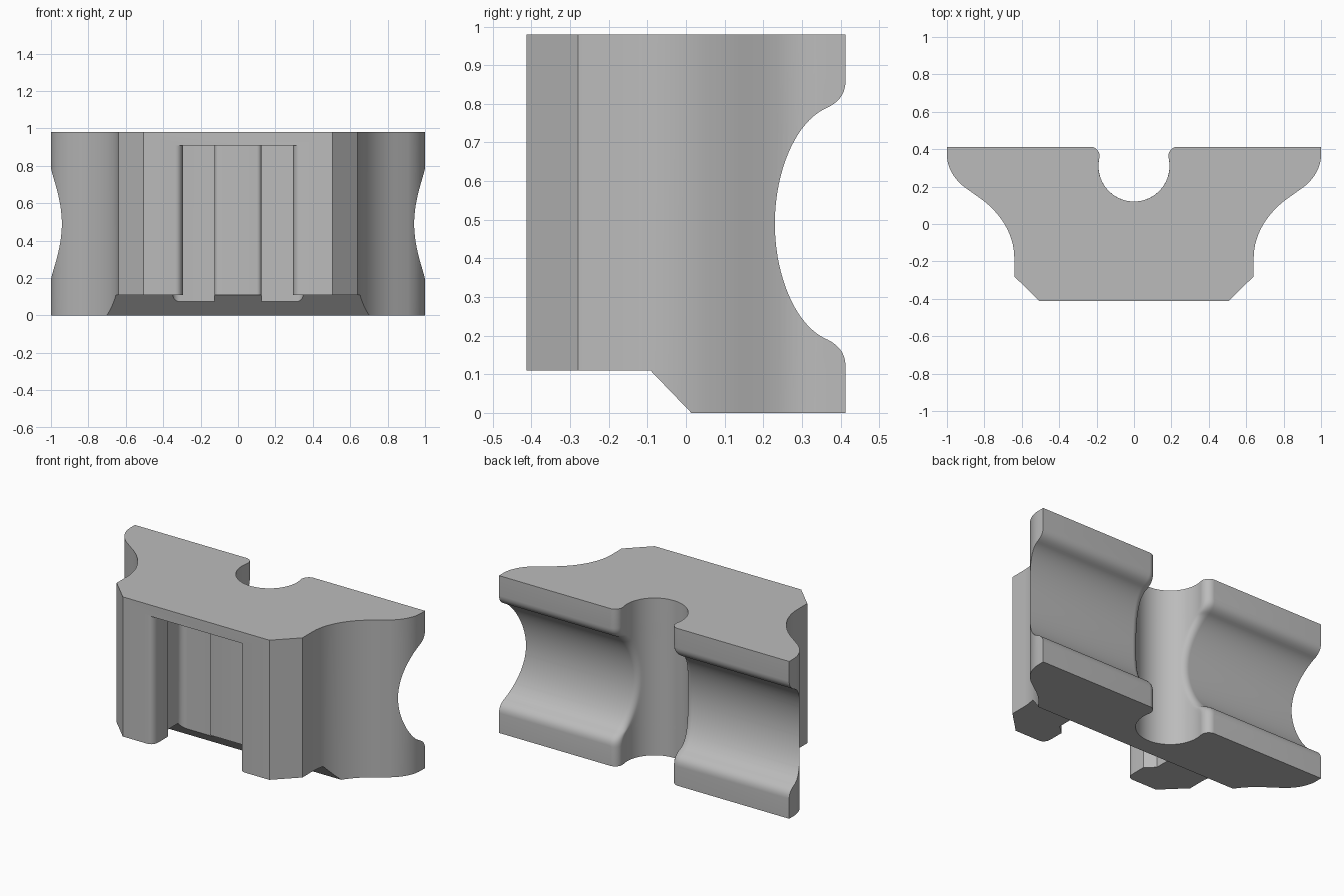
import bpy, bmesh, math
from mathutils import Vector

if "Cube" in bpy.data.objects:
    bpy.data.objects.remove(bpy.data.objects["Cube"], do_unlink=True)

HEIGHT, DEPTH = 0.98, 0.413


def bezier(a, b, c, d, n=12):
    """Points of a cubic curve, both ends included."""
    a, b, c, d = map(Vector, (a, b, c, d))
    out = []
    for i in range(n + 1):
        t = i / n
        s = 1 - t
        out.append(tuple(a * s**3 + b * (3 * s * s * t) + c * (3 * s * t * t) + d * t**3))
    return out


def mirrored(half):
    """Close a right-hand outline with its mirror image across x = 0."""
    return half + [(-x, y) for x, y in reversed(half)]


def loft(name, rings):
    """Solid through matching rings of 3D points."""
    bm = bmesh.new()
    loops = [[bm.verts.new(p) for p in ring] for ring in rings]
    n = len(loops[0])
    for lo, hi in zip(loops, loops[1:]):
        for i in range(n):
            j = (i + 1) % n
            bm.faces.new((lo[i], lo[j], hi[j], hi[i]))
    bm.faces.new(loops[0][::-1])
    bm.faces.new(loops[-1])
    bmesh.ops.recalc_face_normals(bm, faces=bm.faces)
    mesh = bpy.data.meshes.new(name)
    bm.to_mesh(mesh)
    bm.free()
    ob = bpy.data.objects.new(name, mesh)
    bpy.context.collection.objects.link(ob)
    return ob


def prism(name, outline, z0, z1):
    return loft(name, [[(x, y, z) for x, y in outline] for z in (z0, z1)])


# Body: flared wings at the back, chamfered front
half = [(1, DEPTH)]
half += bezier((1, 0.37), (1, 0.30), (0.96, 0.24), (0.91, 0.20))
half += bezier((0.84, 0.15), (0.72, 0.07), (0.64, -0.05), (0.64, -0.18), 16)
half += [(0.64, -0.28), (0.505, -DEPTH)]
body = prism("clamp_block", mirrored(half), 0, HEIGHT)

# Back cutter: lengthwise channel crossing a round upright channel, rounded lips
R, LIP, CY = 0.19, 0.05, 0.31


def back_ring(depth, z):
    dy = depth - LIP - CY
    cx = math.sqrt((R + LIP) ** 2 - dy * dy)
    side = [(1.2, 0.7), (1.2, depth)]
    for i in range(9):          # lip
        a = math.pi / 2 + i / 8 * (math.pi / 2 + math.atan2(dy, cx))
        side.append((cx + LIP * math.cos(a), depth - LIP + LIP * math.sin(a)))
    start = math.atan2(dy, cx)
    for i in range(1, 17):      # round channel wall
        a = start + (-math.pi / 2 - start) * i / 16.5
        side.append((R * math.cos(a), CY + R * math.sin(a)))
    return [(x, y, z) for x, y in mirrored(side)]


MID = HEIGHT / 2
lower = bezier((DEPTH, 0.12), (DEPTH, 0.16), (0.39, 0.18), (0.355, 0.195), 8)
lower += bezier((0.355, 0.195), (0.28, 0.235), (0.23, 0.36), (0.23, MID), 18)[1:]
channel = lower + [(y, HEIGHT - z) for y, z in lower[-2::-1]]
# keep the flat ends just clear of the back face
channel = [(y + 0.0004 if y >= DEPTH - 1e-5 else y, z) for y, z in channel]
clear = DEPTH + 0.0004
channel = [(clear, -0.1)] + channel + [(clear, HEIGHT + 0.1)]
back_cutter = loft("back_channel_cutter", [back_ring(y, z) for y, z in channel])

# Front cutter: pocket with snap lips and a low central rib
half = [(0.10, -0.115)]
half += bezier((0.10, -0.115), (0.115, -0.115), (0.125, -0.105), (0.125, -0.09), 5)[1:]
half += [(0.125, -0.057)]
half += bezier((0.31, -0.057), (0.332, -0.057), (0.35, -0.075), (0.35, -0.097), 6)
half += [(0.35, -0.22), (0.295, -0.27)]
half += bezier((0.295, -0.36), (0.295, -0.39), (0.31, -DEPTH), (0.335, -DEPTH), 6)
half += [(0.335, -0.6)]
pocket_cutter = prism("front_pocket_cutter", mirrored(half), -0.2, 0.91)

# Lower front cutter: step with a sloped back
step = [(-0.7, -0.1), (-0.7, 0.11), (-0.092, 0.11), (0.11, -0.1)]
step_cutter = loft("front_step_cutter", [[(x, y, z) for y, z in step] for x in (-1.3, 1.3)])

cutters = (back_cutter, pocket_cutter, step_cutter)
for cutter in cutters:
    mod = body.modifiers.new(cutter.name, "BOOLEAN")
    mod.operation = "DIFFERENCE"
    mod.solver = "EXACT"
    mod.object = cutter

# Bake the cuts, then drop the cutters
bpy.context.view_layer.update()
final = bpy.data.meshes.new_from_object(
    body.evaluated_get(bpy.context.evaluated_depsgraph_get()))
body.modifiers.clear()
body.data = final
for cutter in cutters:
    bpy.data.objects.remove(cutter, do_unlink=True)

# Plain grey
grey = bpy.data.materials.new("plain_grey")
grey.use_nodes = True
grey.diffuse_color = (0.5, 0.5, 0.5, 1)
grey.node_tree.nodes["Principled BSDF"].inputs["Base Color"].default_value = (0.5, 0.5, 0.5, 1)
final.materials.clear()
final.materials.append(grey)

bpy.context.view_layer.objects.active = body
body.select_set(True)
bpy.ops.object.shade_smooth_by_angle(angle=math.radians(25))
